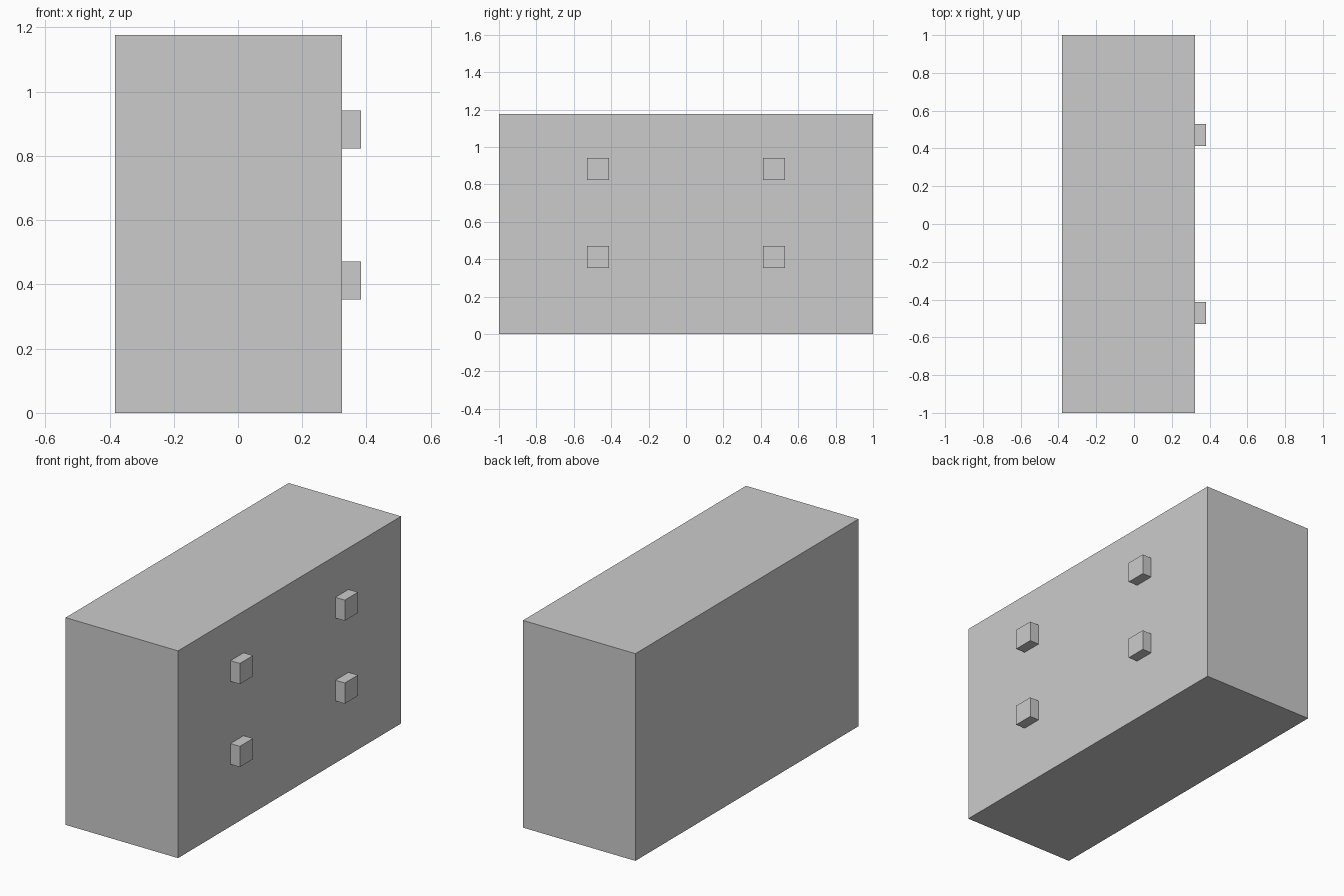
import bpy

if "Cube" in bpy.data.objects:
    bpy.data.objects.remove(bpy.data.objects["Cube"])

U = 2 / 17  # modelling unit: the body is 17 units long


def box(name, lo, hi):
    """Flat-faced box between two corners, given in units."""
    centre = [(a + b) / 2 * U for a, b in zip(lo, hi)]
    bpy.ops.mesh.primitive_cube_add(size=1, location=centre)
    ob = bpy.context.object
    ob.name = name
    ob.scale = [(b - a) * U for a, b in zip(lo, hi)]
    bpy.ops.object.transform_apply(location=False, rotation=False, scale=True)
    return ob


# main cabinet block
box("cabinet_body", (-3.25, -8.5, 0), (2.75, 8.5, 10))

# four square knobs on the right face
for side, y in (("near", -4), ("far", 4)):
    for level, z in (("lower", 3.5), ("upper", 7.5)):
        box(f"{level}_{side}_knob", (2.75, y - 0.5, z - 0.5), (3.25, y + 0.5, z + 0.5))
